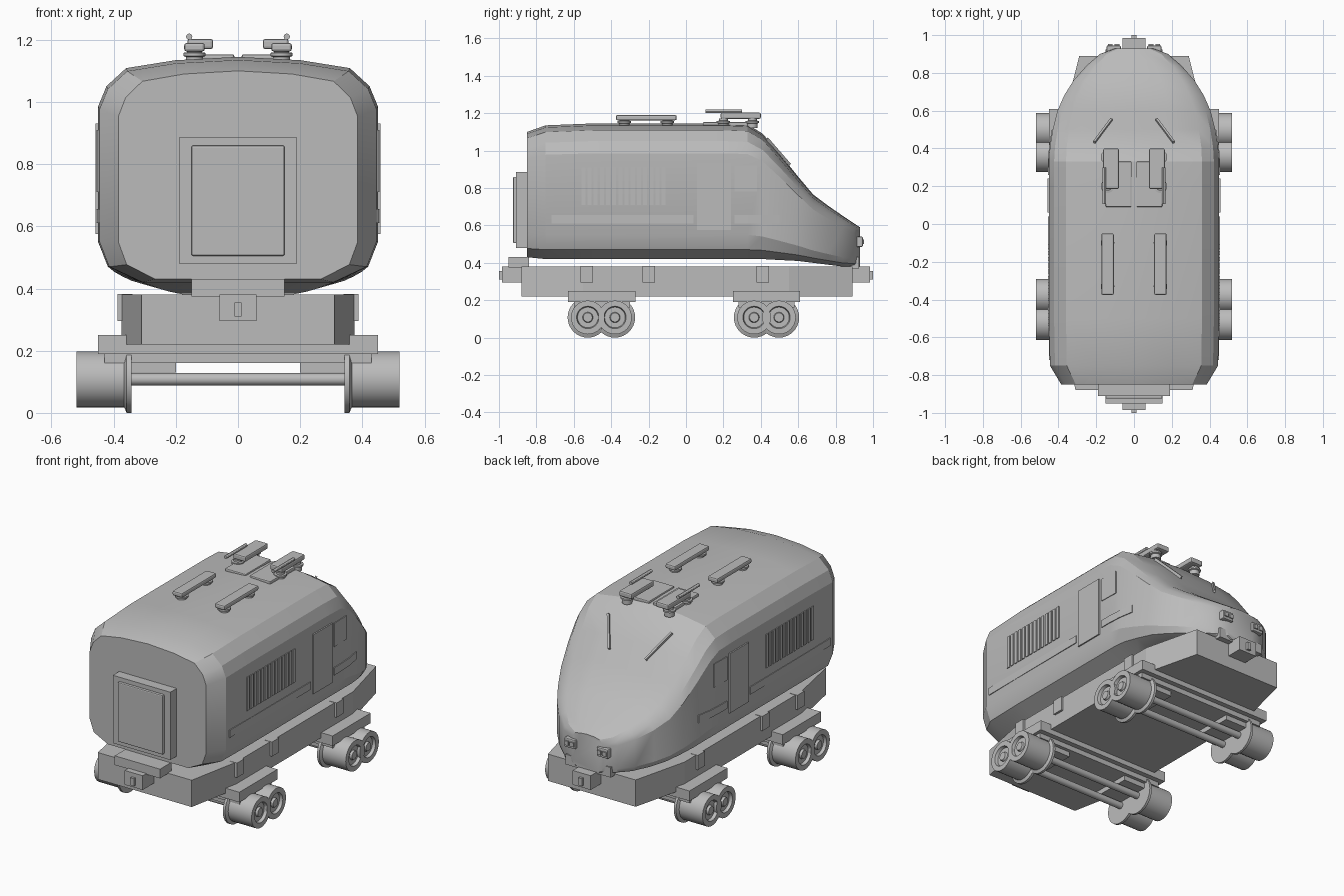
import bpy, bmesh, math
from mathutils import Vector

cube = bpy.data.objects.get("Cube")
if cube:
    bpy.data.objects.remove(cube, do_unlink=True)

grey = bpy.data.materials.new("plain_grey")
grey.use_nodes = True
grey.diffuse_color = (0.5, 0.5, 0.5, 1)
grey.node_tree.nodes["Principled BSDF"].inputs["Base Color"].default_value = (0.5, 0.5, 0.5, 1)


def finish(name, bm, smooth=None):
    bmesh.ops.recalc_face_normals(bm, faces=bm.faces)
    mesh = bpy.data.meshes.new(name)
    bm.to_mesh(mesh)
    bm.free()
    mesh.materials.append(grey)
    ob = bpy.data.objects.new(name, mesh)
    bpy.context.collection.objects.link(ob)
    if smooth:
        bpy.ops.object.select_all(action='DESELECT')
        ob.select_set(True)
        bpy.context.view_layer.objects.active = ob
        bpy.ops.object.shade_smooth_by_angle(angle=math.radians(smooth))
    return ob


def loft(name, rings, smooth=None):
    bm = bmesh.new()
    loops = [[bm.verts.new(p) for p in ring] for ring in rings]
    n = len(loops[0])
    for a, b in zip(loops, loops[1:]):
        for i in range(n):
            bm.faces.new((a[i], a[(i + 1) % n], b[(i + 1) % n], b[i]))
    bm.faces.new(loops[0])
    bm.faces.new(loops[-1])
    return finish(name, bm, smooth)


def box(name, x, y, z, bevel=0):
    ob = loft(name, [[(x[0], v, z[0]), (x[1], v, z[0]), (x[1], v, z[1]), (x[0], v, z[1])] for v in y])
    if bevel:
        mod = ob.modifiers.new("soft_edges", 'BEVEL')
        mod.width = bevel
        mod.segments = 2
    return ob


def side_box(name, s, x, y, z, bevel=0):
    return box(name, sorted((s * x[0], s * x[1])), y, z, bevel)


def lathe(name, profile, place, n=32):
    # profile holds (distance along axis, radius); place maps axis, u, v to a point
    rings = [[place(a, r * math.cos(2 * math.pi * i / n), r * math.sin(2 * math.pi * i / n))
              for i in range(n)] for a, r in profile]
    return loft(name, rings, 30)


# Body shell: one cross-section lofted along the length (y, half width, bottom, top)
STATIONS = [(-.85, .385, .43, 1.10), (-.75, .445, .42, 1.135), (-.5, .45, .42, 1.145),
            (.2, .45, .42, 1.145), (.33, .45, .42, 1.14), (.41, .445, .42, 1.09),
            (.5, .43, .415, .985), (.6, .405, .41, .86), (.68, .37, .4, .765),
            (.76, .32, .39, .705), (.84, .25, .38, .65), (.9, .18, .38, .61), (.93, .1, .38, .59)]
SECTION = [(.69, 0), (.93, .07), (1, .18), (1, .78), (.94, .87), (.8, .95), (.45, .985)]


def body_ring(y, w, bottom, top):
    half = [(w * fx, y, bottom + (top - bottom) * fz) for fx, fz in SECTION]
    return half + [(0, y, top)] + [(-p[0], y, p[2]) for p in reversed(half)]


loft("body_shell", [body_ring(*s) for s in STATIONS], 22)


def half_width(y):
    for a, b in zip(STATIONS, STATIONS[1:]):
        if a[0] <= y <= b[0]:
            return a[1] + (b[1] - a[1]) * (y - a[0]) / (b[0] - a[0])


def wall_plate(name, s, y, z, t=.005):
    rings = []
    for v in y:
        w = half_width(v)
        rings.append([(s * (w - .01), v, z[0]), (s * (w + t), v, z[0]),
                      (s * (w + t), v, z[1]), (s * (w - .01), v, z[1])])
    loft(name, rings)


# Chassis with tapered ends
outline = [(-.88, .31), (-.55, .375), (.55, .375), (.89, .29)]
loft("chassis", [[(-w, y, .22), (w, y, .22), (w, y, .38), (-w, y, .38)] for y, w in outline])

# End door, buffer blocks and couplers
box("end_door_frame", (-.19, .19), (-.91, -.84), (.48, .885))
box("end_door_panel", (-.15, .15), (-.925, -.9), (.505, .86), .006)
box("rear_buffer_block", (-.15, .15), (-.95, -.84), (.375, .43))
box("nose_buffer_block", (-.15, .15), (.84, .925), (.37, .43))
for end, label in ((-1, "rear"), (1, "nose")):
    box(label + "_coupler", (-.06, .06), sorted((end * .87, end * .985)), (.295, .38))
    box(label + "_coupler_pin", (-.012, .012), sorted((end * .97, end)), (.31, .355))

for s, side in ((1, "left"), (-1, "right")):
    # Side wall details
    wall_plate(side + "_door", s, (.06, .24), (.575, .93), .008)
    wall_plate(side + "_cab_window", s, (.26, .38), (.78, .92))
    wall_plate(side + "_stripe_long", s, (-.72, .04), (.61, .655))
    wall_plate(side + "_stripe_short", s, (.26, .33, .41, .5), (.61, .655))
    for i in range(14):
        y = -.56 + i * .033
        wall_plate(side + "_vent_slat", s, (y, y + .022), (.71, .91))
    for y in (-.53, -.2, .41):
        side_box(side + "_chassis_clip", s, (.34, .388), (y - .033, y + .033), (.295, .382))

    # Headlights on the nose
    side_box(side + "_headlight", s, (.07, .145), (.86, .945), (.485, .54), .006)
    for x in (.09, .125):
        side_box(side + "_lamp", s, (x - .012, x + .012), (.93, .952), (.5, .525))

    # Roof bars and current collectors
    def post(name, x, y):
        lathe(name, [(1.12, .028), (1.145, .028), (1.148, .036), (1.158, .036),
                     (1.16, .024), (1.172, .024)],
              lambda a, u, v: (s * x + u, y + v, a), 20)

    side_box(side + "_roof_bar", s, (.107, .173), (-.375, -.05), (1.162, 1.19), .008)
    post(side + "_roof_bar_rear_post", .14, -.33)
    post(side + "_roof_bar_front_post", .14, -.1)
    side_box(side + "_roof_plate", s, (.012, .15), (.09, .33), (1.13, 1.153), .006)
    post(side + "_collector_front_post", .14, .355)
    post(side + "_collector_rear_post", .14, .2)
    side_box(side + "_collector_arm", s, (.08, .163), (.185, .4), (1.17, 1.203), .008)
    lathe(side + "_collector_rod", [(.105, .01), (.3, .01)],
          lambda a, u, v: (s * .157 + u, a, 1.21 + v), 12)

    # Windscreen wiper
    start, stop = Vector((s * .21, .43, 1.06)), Vector((s * .12, .55, .922))
    across = (stop - start).cross(Vector((0, .7, .7))).normalized() * .006
    up = Vector((0, .009, .009))
    loft(side + "_wiper", [[p - across - up, p + across - up, p + across + up, p - across + up]
                           for p in (start, stop)])

# Bogies: cross beam, side pads, wheels and axles
WHEEL = [(.343, .03), (.343, .108), (.358, .108), (.366, .09), (.52, .09), (.52, .06),
         (.502, .055), (.502, .028), (.515, .024)]
for label, mid, axles in (("rear", -.45, (-.525, -.38)), ("nose", .43, (.364, .497))):
    box(label + "_bogie_beam", (-.45, .45), (mid - .18, mid + .18), (.19, .25))
    box(label + "_bogie_lower_beam", (-.43, .43), (mid - .15, mid + .15), (.16, .2))
    for s in (1, -1):
        side_box(label + "_bogie_pad", s, (.2, .35), (mid - .13, mid + .13), (.13, .17))
    for y in axles:
        lathe(label + "_axle", [(-.36, .02), (.36, .02)],
              lambda a, u, v: (a, y + u, .108 + v), 16)
        for s in (1, -1):
            lathe(label + "_wheel", WHEEL, lambda a, u, v: (s * a, y + u, .108 + v))
